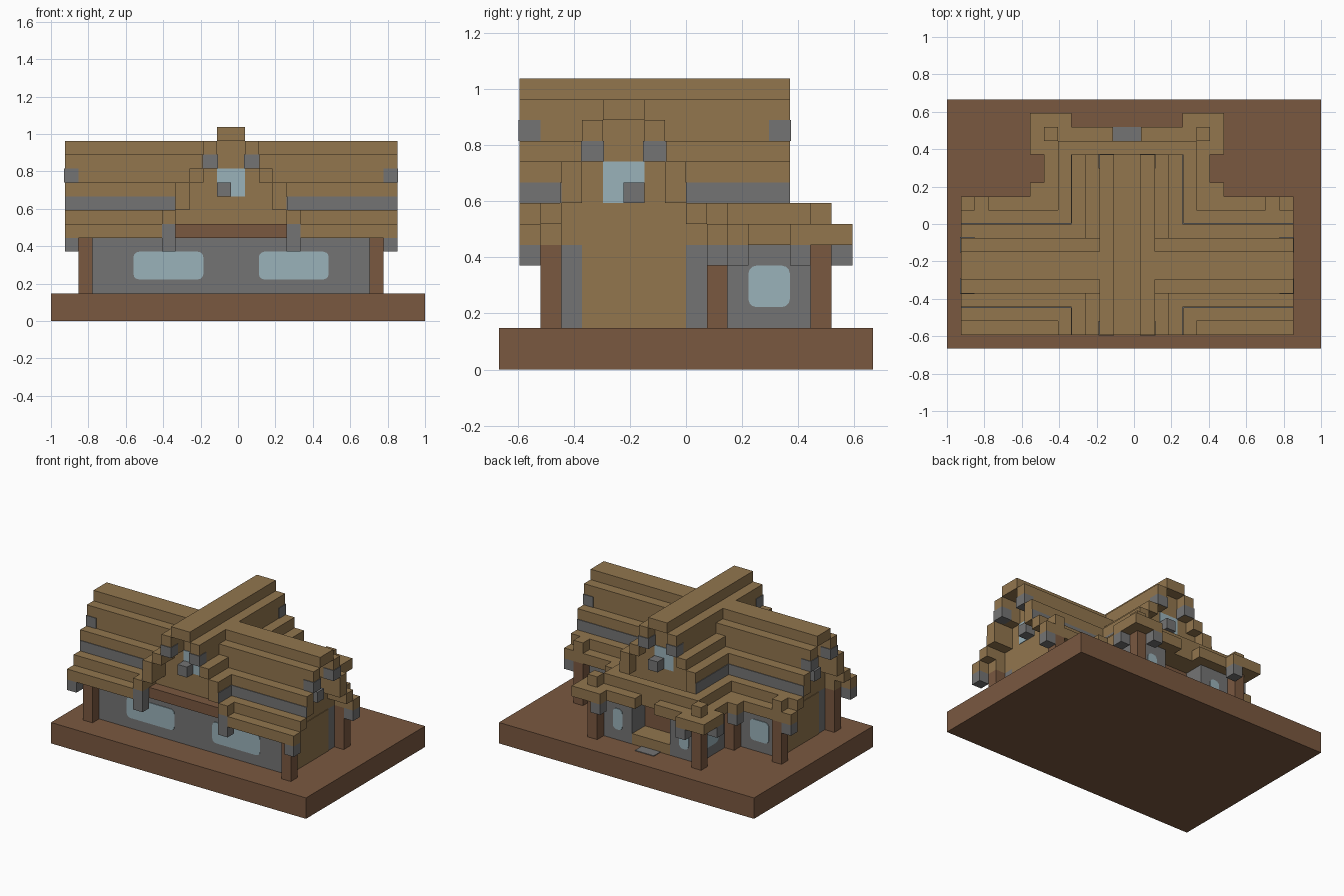
import bpy, bmesh
from mathutils import Vector

if "Cube" in bpy.data.objects:
    bpy.data.objects.remove(bpy.data.objects["Cube"])

U = 2 / 27  # one block


def material(name, r, g, b):
    m = bpy.data.materials.new(name)
    m.use_nodes = True
    m.diffuse_color = (r, g, b, 1)
    m.node_tree.nodes["Principled BSDF"].inputs["Base Color"].default_value = (r, g, b, 1)
    return m


TIMBER = material("light timber", 0.287, 0.181, 0.076)
WOOD = material("dark wood", 0.195, 0.098, 0.051)
STONE = material("grey stone", 0.175, 0.175, 0.175)
GLASS = material("pale glass", 0.323, 0.445, 0.491)


def mirror_x(b):
    return (26 - b[1], 26 - b[0]) + tuple(b[2:])


def mirror_y(b):
    return (b[0], b[1], 12 - b[3], 12 - b[2], b[4], b[5])


def both(boxes):
    return boxes + [mirror_x(b) for b in boxes]


def part(name, mat, boxes, round_axis=None):
    """Join boxes given as block ranges x0, x1, y0, y1, z0, z1."""
    bm = bmesh.new()
    for x0, x1, y0, y1, z0, z1 in boxes:
        verts = bmesh.ops.create_cube(bm, size=1)["verts"]
        for v in verts:
            v.co = Vector(((x0 if v.co.x < 0 else x1) * U - 1,
                           ((y0 if v.co.y < 0 else y1) - 9) * U,
                           (z0 if v.co.z < 0 else z1) * U))
        if round_axis is not None:
            edges = {e for v in verts for e in v.link_edges
                     if abs((e.verts[0].co - e.verts[1].co).normalized()[round_axis]) > 0.9}
            bmesh.ops.bevel(bm, geom=list(edges), offset=0.4 * U, segments=3,
                            profile=0.5, affect='EDGES')
    me = bpy.data.meshes.new(name)
    bm.to_mesh(me)
    bm.free()
    me.materials.append(mat)
    ob = bpy.data.objects.new(name, me)
    bpy.context.collection.objects.link(ob)


T = 0.06  # plate thickness in blocks

# Ground slab and door mat
part("ground_slab", WOOD, [(0, 27, 0, 18, 0, 2)])
part("door_mat", STONE, [(12, 14, 15, 16, 2, 2 + T)])

# Stone walls of the house and the rear wing, leaving a doorway
part("house_walls", STONE, [(3, 23, 3, 10, 2, 6)])
part("wing_walls", STONE, both([(8, 11, 10, 15, 2, 6)]) + [(11, 15, 10, 13, 2, 6)])
part("end_panels", TIMBER, both([(3 - T, 3, 4, 9, 2, 6)]))
part("door", WOOD, [(11, 15, 13, 13 + T, 3, 6)])
part("door_step", TIMBER, [(11, 15, 13, 15, 2, 3)])

# Corner posts and front beam
part("posts", WOOD, both([(2, 3, 2, 3, 2, 6), (2, 3, 10, 11, 2, 6),
                          (7, 8, 10, 11, 2, 6), (7, 8, 15, 16, 2, 6)]))
part("front_beam", WOOD, [(9, 17, 2, 3, 6, 7)])
part("post_caps", TIMBER, both([(2, 3, 10, 11, 7, 8), (7, 8, 15, 16, 7, 8)]))

# Stepped gable walls
part("main_gable_walls", TIMBER, [(3, 23, 3, 10, 6, 7), (3, 23, 3, 9, 7, 8),
                                  (3, 23, 4, 8, 8, 10), (3, 23, 5, 7, 10, 12)])
part("cross_gable_walls", TIMBER, [(9, 17, 3, 13, 7, 8), (10, 16, 3, 13, 8, 10),
                                   (11, 15, 3, 13, 10, 11), (12, 14, 3, 13, 11, 13)])
part("wing_ceiling", TIMBER, [(8, 18, 10, 15, 6, 7)])

# Main roof, stepping up to a ridge along x
steps = [(1, 8, 1, 2, 6, 7), (1, 9, 2, 3, 7, 8), (1, 10, 3, 4, 8, 10),
         (1, 11, 4, 5, 10, 12)]
steps += [mirror_y(b) for b in steps]
part("main_roof", TIMBER, both(steps) + [(1, 25, 5, 7, 12, 13)])
part("soffit", TIMBER, both([(2, 9, 2, 3, 6, 7)]))

# Cross roof, stepping up to a ridge along y
part("cross_roof", TIMBER, both([(8, 9, 1, 14, 7, 8), (9, 10, 1, 14, 8, 10),
                                 (10, 11, 1, 14, 10, 11), (11, 12, 1, 14, 11, 13)])
     + [(12, 14, 1, 14, 13, 14)])

# Low hipped eaves around the rear wing
part("wing_eaves", TIMBER, both([(7, 8, 10, 16, 6, 7), (6, 7, 11, 12, 6, 7),
                                 (6, 7, 14, 17, 6, 7), (7, 9, 16, 17, 6, 7),
                                 (8, 12, 15, 16, 6, 7)]) + [(8, 18, 14, 15, 7, 8)])

# Stone bands on the roof slopes
band = (1, 9, 3 - T, 3, 8, 9)
part("roof_bands", STONE, both([band, mirror_y(band),
                                (9 - T, 9, 1, 3, 8, 9), (9 - T, 9, 9, 14, 8, 9)]))

# Stone blocks set into the gable ends, wrapped as thin plates
gable = (1 - T, 2, 4 - T, 5 + T, 10, 11)
part("gable_blocks", STONE, both([gable, mirror_y(gable),
                                  (11 - T, 12 + T, 1 - T, 2, 11, 12),
                                  (11 - T, 12 + T, 13, 14 + T, 11, 12)]))

# Hanging brackets under the eaves
part("brackets", STONE, both([(1, 2, 1, 2, 5, 6), (1, 2, 10, 11, 5, 6),
                              (8, 9, 1, 2, 5, 7), (8, 9, 16, 17, 5, 6),
                              (6, 7, 14, 15, 5, 6), (6, 7, 11, 12, 5, 6)]))

# Windows facing front and back, then sideways
part("front_back_windows", GLASS, both([(5.95, 11, 3 - T, 3, 3, 5), (4, 6, 10, 10 + T, 3, 5),
                                        (9, 10, 15, 15 + T, 3, 5)]), 1)
part("side_windows", GLASS, both([(8 - T, 8, 12, 14, 3, 5)]), 0)
part("gable_windows", GLASS, both([(3 - T, 3, 5, 7, 8, 10)])
     + [(12, 14, 3 - T, 3, 9, 11), (12, 14, 13, 13 + T, 9, 11)])

# Lamps on the four gables
part("lamps", STONE, [(12, 13, 2, 3, 9, 10), (13, 14, 13, 14, 9, 10),
                      (23, 24, 6, 7, 8, 9), (2, 3, 5, 6, 8, 9)])
